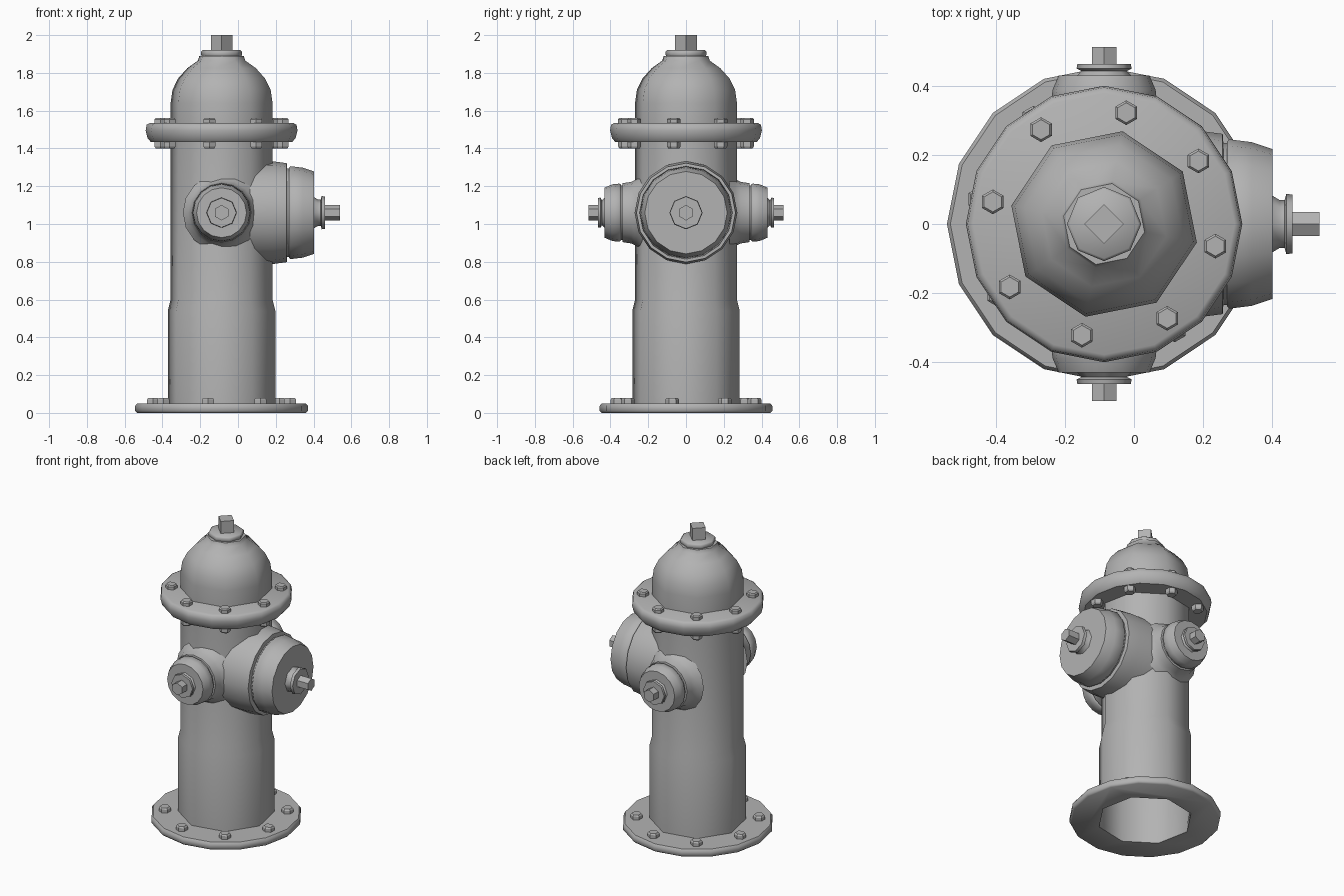
import bpy, bmesh, math
from mathutils import Matrix, Vector

cube = bpy.data.objects.get("Cube")
if cube:
    bpy.data.objects.remove(cube, do_unlink=True)

AXIS_X = -0.087                      # vertical axis of the hydrant
TURN = math.radians(-11.25)          # shared twist of body, bonnet and bolts
NOZZLE_Z = 1.06

iron = bpy.data.materials.new("grey_iron")
iron.use_nodes = True
GREY = (0.45, 0.45, 0.45, 1)
iron.diffuse_color = GREY
iron.node_tree.nodes["Principled BSDF"].inputs["Base Color"].default_value = GREY


def lathe(name, profile, sides, turn=0.0, place=Matrix(), bottom=True, top=True):
    """Turn (radius, height) points around z, then move the result into place."""
    bm = bmesh.new()
    rings = []
    for r, h in profile:
        angles = [turn + math.tau * i / sides for i in range(sides)]
        rings.append([bm.verts.new((r * math.cos(a), r * math.sin(a), h)) for a in angles])
    for low, high in zip(rings, rings[1:]):
        for i in range(sides):
            j = (i + 1) % sides
            bm.faces.new((low[i], low[j], high[j], high[i]))
    if bottom:
        bm.faces.new(rings[0][::-1])
    if top:
        bm.faces.new(rings[-1])
    bm.transform(Matrix.Translation((AXIS_X, 0, 0)) @ place)
    mesh = bpy.data.meshes.new(name)
    bm.to_mesh(mesh)
    bm.free()
    mesh.materials.append(iron)
    obj = bpy.data.objects.new(name, mesh)
    bpy.context.collection.objects.link(obj)
    return obj


def smooth(obj, degrees=50):
    bpy.ops.object.select_all(action="DESELECT")
    obj.select_set(True)
    bpy.context.view_layer.objects.active = obj
    bpy.ops.object.shade_smooth_by_angle(angle=math.radians(degrees))


def bolt_circle(name, radius, z, height):
    """Eight hexagonal bolt heads; a negative height hangs them below z."""
    for i in range(8):
        a = TURN + math.tau * i / 8
        spot = Matrix.Translation((radius * math.cos(a), radius * math.sin(a), z))
        if height < 0:
            spot = spot @ Matrix.Rotation(math.pi, 4, "X")
        h = abs(height)
        lathe(f"{name}_{i + 1}", [(0.036, -0.01), (0.036, h * 0.7), (0.029, h)],
              6, math.radians(30), spot)


# Base flange with an eight-sided hole
flange = lathe("base_flange", [(0.447, 0), (0.457, 0.01), (0.457, 0.037), (0.447, 0.05)], 16)
cutter = lathe("hole_cutter", [(0.288, -0.1), (0.288, 0.2)], 8, TURN)
cutter.hide_render = True
cut = flange.modifiers.new("hole", "BOOLEAN")
cut.operation = "DIFFERENCE"
cut.object = cutter
bpy.context.view_layer.objects.active = flange
bpy.ops.object.modifier_apply(modifier="hole")
bpy.data.objects.remove(cutter, do_unlink=True)
smooth(flange)
bolt_circle("base_bolt", 0.37, 0.05, 0.03)

# Hollow barrel with a slight step
smooth(lathe("barrel", [(0.29, 0.03), (0.29, 0.54), (0.275, 0.6), (0.275, 1.45)],
             8, TURN, bottom=False, top=False))

# Bonnet flange, dome and top nut
smooth(lathe("bonnet_flange", [(0.375, 1.435), (0.392, 1.455), (0.402, 1.495),
                               (0.397, 1.525), (0.38, 1.535)], 16))
bolt_circle("bonnet_bolt_upper", 0.33, 1.535, 0.027)
bolt_circle("bonnet_bolt_lower", 0.33, 1.435, -0.035)
smooth(lathe("bonnet_dome", [(0.275, 1.52), (0.275, 1.64), (0.265, 1.71), (0.235, 1.77),
                             (0.185, 1.825), (0.128, 1.865), (0.12, 1.89)], 8, TURN))
smooth(lathe("top_collar", [(0.1, 1.88), (0.108, 1.895), (0.108, 1.912), (0.1, 1.92)], 8))
lathe("top_nut", [(0.057, 1.91), (0.057, 2.0)], 4)


def nozzle(name, direction, neck, cap, collar, tip):
    """Neck, cap, collar and nut along a horizontal direction from the axis."""
    aim = Vector(direction).to_track_quat("Z", "Y").to_matrix().to_4x4()
    place = Matrix.Translation((0, 0, NOZZLE_Z)) @ aim
    smooth(lathe(name + "_neck", neck, 16, place=place))
    smooth(lathe(name + "_cap", cap, 16, place=place))
    smooth(lathe(name + "_collar", collar, 8, place=place))
    start = collar[-1][1] - 0.01
    # The nut keeps one corner pointing up
    up = aim.to_3x3().transposed() @ Vector((0, 0, 1))
    lathe(name + "_nut", [(0.041, start), (0.041, tip)], 6, math.atan2(up.y, up.x), place)


# Large outlet on the left
nozzle("large_outlet", (1, 0, 0),
       [(0.272, 0.05), (0.272, 0.27), (0.262, 0.345), (0.235, 0.347), (0.235, 0.37)],
       [(0.24, 0.358), (0.246, 0.365), (0.238, 0.43), (0.218, 0.49)],
       [(0.088, 0.48), (0.07, 0.51), (0.07, 0.525), (0.088, 0.53), (0.085, 0.548)], 0.627)

# Two small outlets, front and back
for label, side in (("front", -1), ("back", 1)):
    nozzle(label + "_outlet", (0, side, 0),
           [(0.205, 0.23), (0.178, 0.26), (0.163, 0.29), (0.156, 0.335), (0.145, 0.337),
            (0.145, 0.36)],
           [(0.148, 0.345), (0.154, 0.352), (0.15, 0.39), (0.132, 0.432)],
           [(0.085, 0.425), (0.066, 0.445), (0.08, 0.452), (0.078, 0.465)], 0.515)
